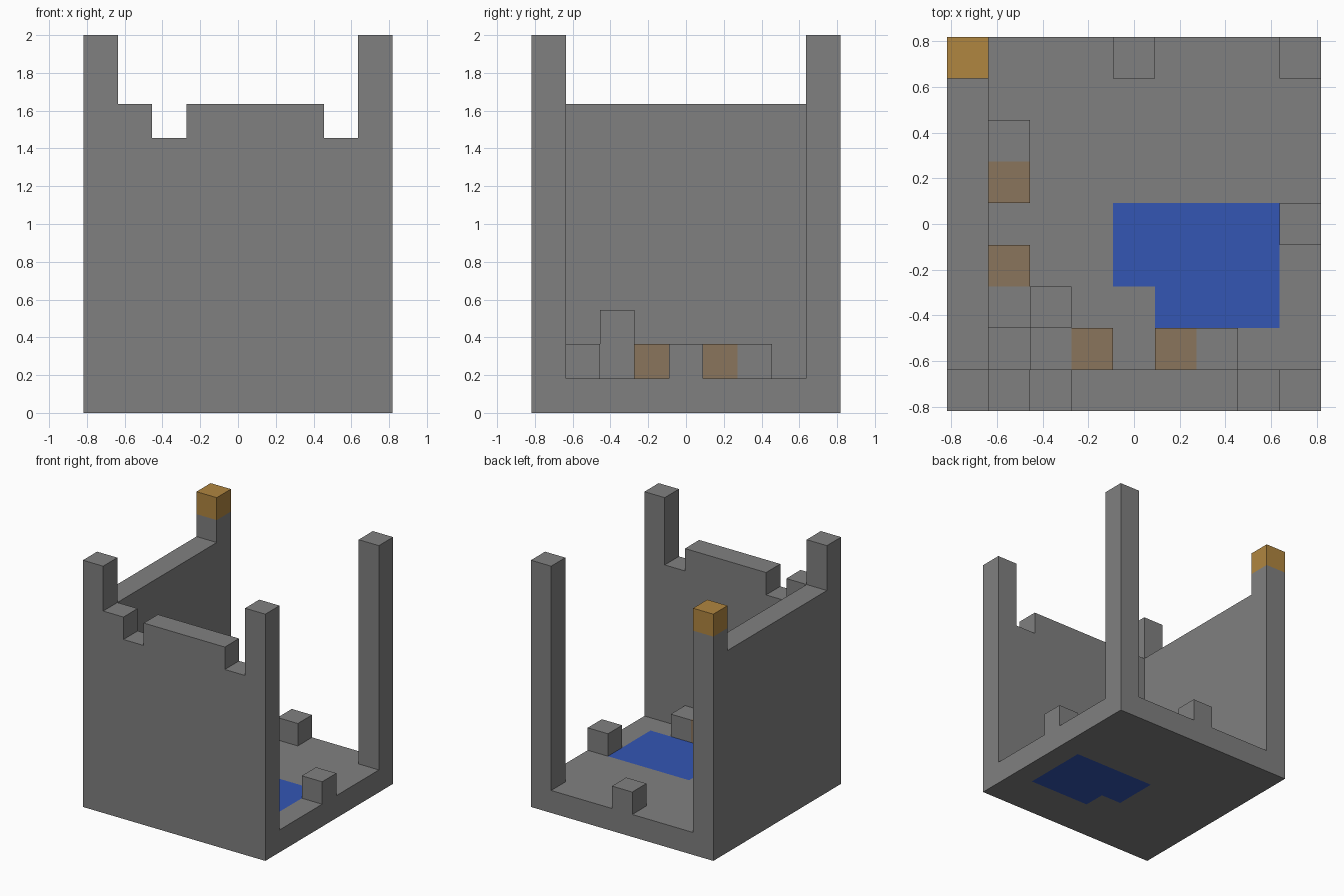
import bpy, bmesh
from mathutils import Vector

U = 2 / 11                      # edge of one block
ORIGIN = Vector((-4.5, -4.5, 0))

if "Cube" in bpy.data.objects:
    bpy.data.objects.remove(bpy.data.objects["Cube"], do_unlink=True)


def material(name, rgb):
    m = bpy.data.materials.new(name)
    m.use_nodes = True
    m.diffuse_color = (*rgb, 1)
    m.node_tree.nodes["Principled BSDF"].inputs["Base Color"].default_value = (*rgb, 1)
    return m


stone = material("grey stone", (0.216, 0.216, 0.216))
amber = material("amber", (0.434, 0.238, 0.051))
wood = material("brown wood", (0.254, 0.178, 0.107))
water = material("blue water", (0.033, 0.093, 0.456))


def finish(name, bm, *mats):
    """Turn a bmesh measured in blocks into an object."""
    for v in bm.verts:
        v.co = (v.co + ORIGIN) * U
    bmesh.ops.recalc_face_normals(bm, faces=bm.faces)
    mesh = bpy.data.meshes.new(name)
    bm.to_mesh(mesh)
    bm.free()
    for m in mats:
        mesh.materials.append(m)
    obj = bpy.data.objects.new(name, mesh)
    bpy.context.collection.objects.link(obj)
    return obj


def extrude(name, points, direction, mat):
    """Extrude a flat outline along a direction."""
    bm = bmesh.new()
    face = bm.faces.new([bm.verts.new(p) for p in points])
    res = bmesh.ops.extrude_face_region(bm, geom=[face], use_keep_orig=True)
    verts = [g for g in res["geom"] if isinstance(g, bmesh.types.BMVert)]
    bmesh.ops.translate(bm, verts=verts, vec=direction)
    return finish(name, bm, mat)


def block(name, x, y, z, mat, height=1):
    corners = [(x, y, z), (x + 1, y, z), (x + 1, y + 1, z), (x, y + 1, z)]
    return extrude(name, corners, (0, 0, height), mat)


def is_pool(c):
    return 4 < c.x < 8 and 3 < c.y < 5 or 5 < c.x < 8 and 2 < c.y < 3


# Floor slab with a flush pool running right through it
bm = bmesh.new()
bmesh.ops.create_grid(bm, x_segments=9, y_segments=9, size=4.5)
bmesh.ops.translate(bm, verts=bm.verts, vec=(4.5, 4.5, 0))
res = bmesh.ops.extrude_face_region(bm, geom=bm.faces[:], use_keep_orig=True)
top = [g for g in res["geom"] if isinstance(g, bmesh.types.BMVert)]
bmesh.ops.translate(bm, verts=top, vec=(0, 0, 1))
for f in bm.faces:
    f.material_index = int(is_pool(f.calc_center_median()))
finish("floor", bm, stone, water)

# Front wall with notched top and two corner posts
front = [(0, 1), (9, 1), (9, 11), (8, 11), (8, 8), (7, 8), (7, 9),
         (3, 9), (3, 8), (2, 8), (2, 9), (1, 9), (1, 11), (0, 11)]
extrude("front_wall", [(x, 0, z) for x, z in front], (0, 1, 0), stone)

# Side wall with its back corner post and amber lamp
side = [(1, 1), (9, 1), (9, 10), (8, 10), (8, 9), (1, 9)]
extrude("side_wall", [(0, y, z) for y, z in side], (1, 0, 0), stone)
block("corner_lamp", 0, 8, 10, amber)

# Free standing back corner post and low edge blocks
block("back_post", 8, 8, 1, stone, 10)
block("back_edge_block", 4, 8, 1, stone)
block("left_edge_block", 8, 4, 1, stone)

# Benches along both walls, mirrored across the diagonal
for seat, rest in ((3, 2), (5, 6)):
    for wall in ("front", "side"):
        for part, pos, mat in (("seat", seat, wood), ("rest", rest, stone)):
            x, y = (pos, 1) if wall == "front" else (1, pos)
            block(f"{wall}_bench_{part}_{pos}", x, y, 1, mat)

# Pillar in the inner corner
block("corner_pillar", 2, 2, 1, stone, 2)
